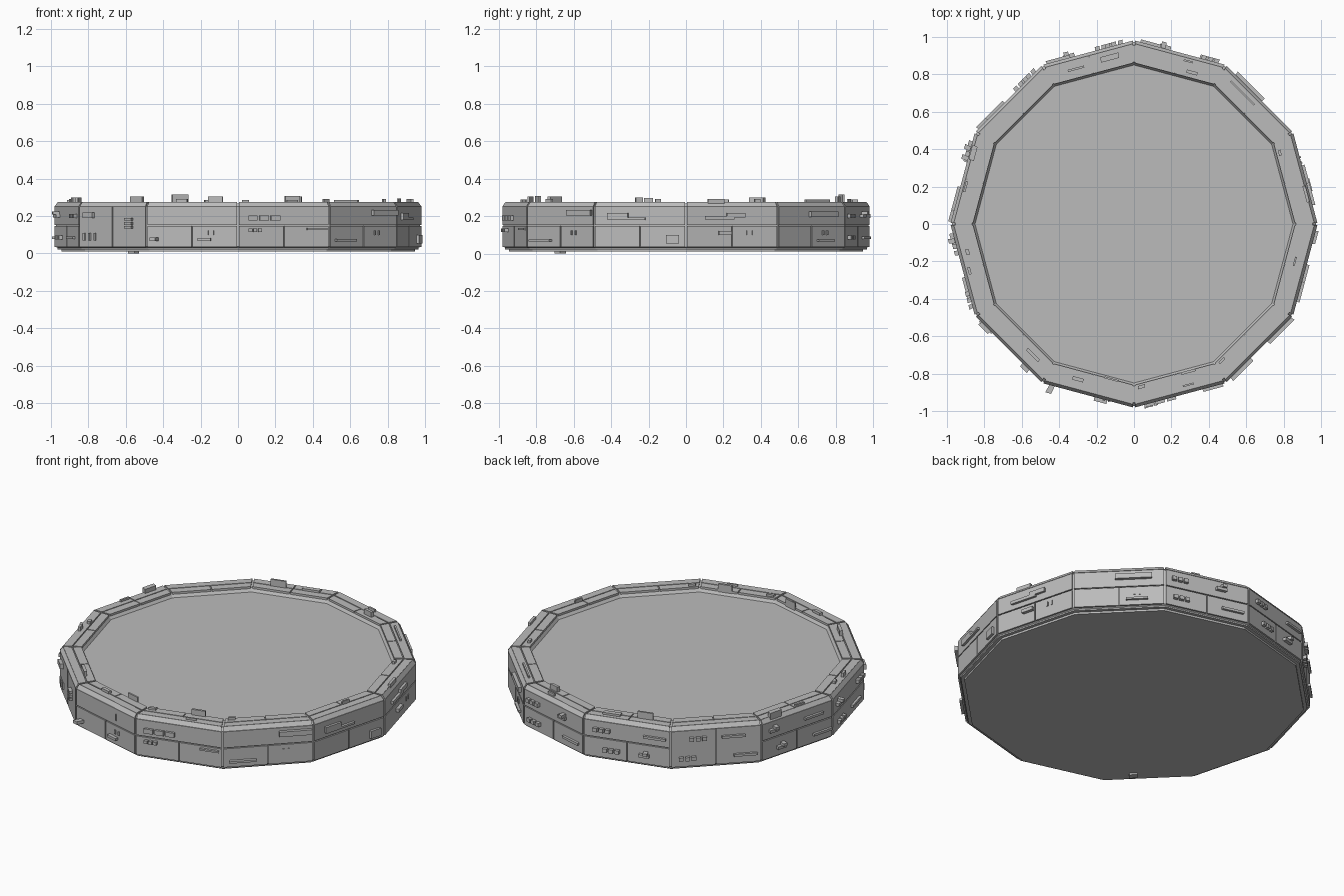
import bpy, bmesh, math, random
from mathutils import Vector

cube = bpy.data.objects.get("Cube")
if cube:
    bpy.data.objects.remove(cube, do_unlink=True)

SIDES = 12
R = 0.982          # corner radius of the wall plates
TOP = 0.275        # height of the rim plates
CHORD = 2 * R * math.sin(math.pi / SIDES)
rng = random.Random(4)

grey = bpy.data.materials.new("hull grey")
grey.use_nodes = True
grey.diffuse_color = (0.5, 0.5, 0.5, 1)
grey.node_tree.nodes["Principled BSDF"].inputs["Base Color"].default_value = (0.5, 0.5, 0.5, 1)


def corner(k, r, z):
    a = 2 * math.pi * k / SIDES
    return Vector((r * math.cos(a), r * math.sin(a), z))


def block(bm, k, t0, t1, quad):
    """Sweep a quad of (radius, height) points along side k from t0 to t1."""
    ends = [[bm.verts.new(corner(k, r, z).lerp(corner(k + 1, r, z), t)) for r, z in quad]
            for t in (t0, t1)]
    a, b = ends
    faces = [bm.faces.new(a), bm.faces.new(b[::-1])]
    for i in range(4):
        j = (i + 1) % 4
        faces.append(bm.faces.new((a[j], a[i], b[i], b[j])))


def rect(r0, r1, z0, z1):
    return [(r0, z0), (r1, z0), (r1, z1), (r0, z1)]


def finish(bm, name):
    bmesh.ops.recalc_face_normals(bm, faces=bm.faces[:])
    mesh = bpy.data.meshes.new(name)
    bm.to_mesh(mesh)
    bm.free()
    mesh.materials.append(grey)
    obj = bpy.data.objects.new(name, mesh)
    bpy.context.collection.objects.link(obj)
    return obj


# Core: twelve-sided body with a stepped foot, a rim and a sunken floor
profile = [(0.945, 0.01), (0.945, 0.022), (0.965, 0.022), (0.965, 0.03), (0.973, 0.036),
           (0.973, 0.25), (0.955, 0.268), (0.866, 0.268), (0.85, 0.247)]
bm = bmesh.new()
rings = [[bm.verts.new(corner(k, r, z)) for k in range(SIDES)] for r, z in profile]
for lo, hi in zip(rings, rings[1:]):
    for k in range(SIDES):
        j = (k + 1) % SIDES
        bm.faces.new((lo[k], lo[j], hi[j], hi[k]))
bm.faces.new(rings[0][::-1])
bm.faces.new(rings[-1])
finish(bm, "core_body")

# Wall plates: a long plate over two short ones, or two tall ones
G = 0.006
MID = 0.15
HALVES = ((0.012, 0.5 - G), (0.5 + G, 0.988))
FULL = ((0.012, 0.988),)
bm = bmesh.new()
for k in range(SIDES):
    if k in (4, 7):
        rows = [(HALVES, 0.035, 0.25)]
    else:
        rows = [(HALVES, 0.035, MID - 0.003), (FULL, MID + 0.003, 0.25)]
    for spans, z0, z1 in rows:
        for t0, t1 in spans:
            block(bm, k, t0, t1, rect(0.96, R, z0, z1))
finish(bm, "wall_plates")

# Chamfer plates between the wall and the rim
bm = bmesh.new()
for k in range(SIDES):
    block(bm, k, 0.012, 0.988, [(0.95, 0.245), (R, 0.252), (0.965, TOP), (0.945, 0.262)])
finish(bm, "chamfer_plates")

# Rim plates: outer row in one piece, inner row in two
bm = bmesh.new()
for k in range(SIDES):
    outer = HALVES if k in (3, 5) else FULL
    for spans, r0, r1 in ((outer, 0.917, 0.963), (HALVES, 0.862, 0.911)):
        for t0, t1 in spans:
            block(bm, k, t0, t1, rect(r0, r1, 0.25, TOP))
finish(bm, "rim_plates")


# Fittings on the walls: side, offset along it, height, width, tall, depth
def wall_box(bm, k, u, z, w, h, d):
    t = 0.5 + u / CHORD
    dt = w / 2 / CHORD
    block(bm, k, t - dt, t + dt, rect(0.96, R + d, z - h / 2, z + h / 2))


def bar_row(bm, k, u, z, w, h, d, count, step):
    for i in range(count):
        wall_box(bm, k, u + (i - (count - 1) / 2) * step, z, w, h, d)


bm = bmesh.new()
bar_row(bm, 9, -0.11, 0.19, 0.05, 0.028, 0.015, 3, 0.062)
bar_row(bm, 9, -0.16, 0.125, 0.02, 0.018, 0.02, 3, 0.026)
bar_row(bm, 7, -0.17, 0.09, 0.012, 0.04, 0.008, 3, 0.04)
for z in (0.14, 0.16, 0.183):
    wall_box(bm, 7, 0.13, z, 0.05, 0.015, 0.02)
for box in (
    (7, -0.17, 0.205, 0.07, 0.03, 0.02),
    (8, 0.09, 0.2, 0.01, 0.04, 0.005),
    (8, -0.2, 0.075, 0.03, 0.018, 0.045),
    (8, 0.07, 0.075, 0.07, 0.015, 0.02),
    (9, 0.18, 0.13, 0.11, 0.01, 0.015),
    (10, 0.15, 0.217, 0.18, 0.03, 0.02),
    (10, -0.14, 0.07, 0.15, 0.012, 0.02),
    (11, -0.12, 0.2, 0.11, 0.035, 0.015),
    (11, -0.07, 0.185, 0.2, 0.012, 0.015),
    (11, 0.18, 0.075, 0.07, 0.045, 0.015),
    (0, 0.02, 0.205, 0.1, 0.025, 0.015),
    (0, -0.07, 0.19, 0.16, 0.018, 0.015),
    (0, -0.04, 0.11, 0.07, 0.02, 0.02),
    (1, 0.08, 0.21, 0.2, 0.03, 0.02),
    (1, 0.1, 0.07, 0.12, 0.012, 0.015),
):
    wall_box(bm, *box)
for k in (8, 10, 0, 1):
    bar_row(bm, k, 0.1, 0.11, 0.01, 0.025, 0.006, 2, 0.03)
# Sides with a freer mix of small fittings
for k in (2, 3, 4, 5, 6):
    for z in (0.085, 0.2):
        for u in (-0.13, 0.13):
            u += rng.uniform(-0.05, 0.05)
            kind = rng.randrange(3)
            if kind == 0:
                bar_row(bm, k, u, z, 0.025, 0.022, 0.02, 3, 0.035)
            elif kind == 1:
                wall_box(bm, k, u, z, 0.13, 0.014, 0.015)
            else:
                wall_box(bm, k, u, z, 0.06, 0.018, 0.02)
                wall_box(bm, k, u + 0.01, z + 0.016, 0.025, 0.018, 0.035)
finish(bm, "wall_fittings")


# Fittings on the rim: centre, width along the side, thickness, height
def rim_box(bm, x, y, w, d, h):
    step = 2 * math.pi / SIDES
    k = math.floor((math.atan2(y, x) % (2 * math.pi)) / step)
    mid = (k + 0.5) * step
    out = (x * math.cos(mid) + y * math.sin(mid)) / math.cos(step / 2)
    along = -x * math.sin(mid) + y * math.cos(mid)
    side = 2 * out * math.sin(step / 2)
    t = 0.5 + along / side
    block(bm, k, t - w / 2 / side, t + w / 2 / side,
          rect(out - d / 2, out + d / 2, 0.26, TOP + h))


bm = bmesh.new()
for box in (
    (0.31, 0.81, 0.06, 0.018, 0.03),
    (0.29, 0.87, 0.05, 0.01, 0.015),
    (0.58, 0.7, 0.18, 0.01, 0.012),
    (0.92, 0.16, 0.09, 0.016, 0.015),
    (0.78, 0.38, 0.03, 0.015, 0.015),
    (-0.13, 0.89, 0.1, 0.03, 0.012),
    (-0.31, 0.83, 0.09, 0.012, 0.04),
    (-0.86, 0.38, 0.08, 0.03, 0.025),
    (-0.9, 0.2, 0.06, 0.012, 0.012),
    (-0.89, -0.15, 0.03, 0.02, 0.015),
    (-0.88, -0.25, 0.04, 0.015, 0.025),
    (-0.54, -0.7, 0.09, 0.018, 0.03),
    (-0.3, -0.83, 0.06, 0.02, 0.015),
    (-0.12, -0.83, 0.08, 0.01, 0.03),
    (0.04, -0.87, 0.04, 0.018, 0.012),
    (0.29, -0.79, 0.08, 0.014, 0.033),
    (0.29, -0.86, 0.06, 0.01, 0.012),
    (0.47, -0.73, 0.04, 0.015, 0.015),
    (0.86, -0.2, 0.05, 0.01, 0.02),
):
    rim_box(bm, *box)
finish(bm, "rim_fittings")

# Small hatch under the floor
bm = bmesh.new()
block(bm, 7, 0.62, 0.72, rect(0.88, 0.92, 0, 0.02))
finish(bm, "underside_hatch")
